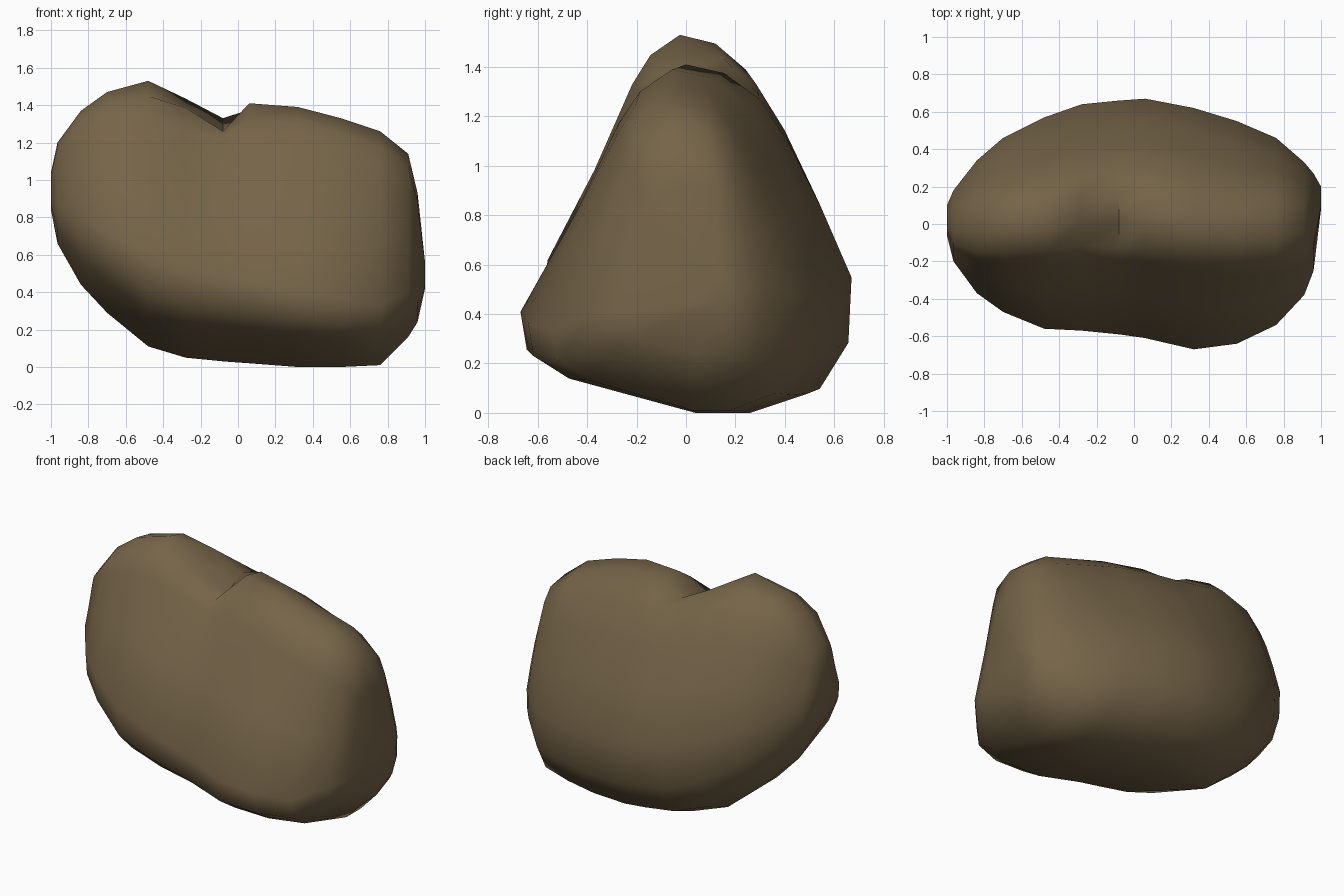
import bpy, bmesh, math

cube = bpy.data.objects.get("Cube")
if cube:
    bpy.data.objects.remove(cube, do_unlink=True)


def make_material(name, colour):
    mat = bpy.data.materials.new(name)
    mat.use_nodes = True
    mat.diffuse_color = colour
    mat.node_tree.nodes["Principled BSDF"].inputs["Base Color"].default_value = colour
    return mat


# Stations along the boulder: x, bottom, top, front, back
STATIONS = [
    (-1, .84, 1.04, -.06, .1),
    (-.965, .66, 1.2, -.2, .18),
    (-.84, .44, 1.37, -.37, .34),
    (-.7, .29, 1.47, -.47, .46),
    (-.48, .11, 1.53, -.56, .57),
    (-.28, .05, 1.47, -.57, .64),
    (-.08, .03, 1.43, -.59, .66),
    (.06, .02, 1.41, -.61, .67),
    (.32, 0, 1.39, -.67, .62),
    (.55, 0, 1.33, -.64, .55),
    (.76, .01, 1.26, -.54, .46),
    (.91, .16, 1.14, -.38, .33),
    (.96, .24, .93, -.25, .27),
    (1, .42, .56, .08, .2),
]

# Profile corners as (share of the way from bulge to crown, share of the height)
FRONT_SLOPE = [(0, 0), (.36, .4), (.65, .78), (.79, .91)]
BACK_SLOPE = [(.77, .96), (.56, .84), (.38, .63), (.19, .34), (0, 0)]
# Underside corners as (share of the depth, share of the bulge height)
UNDERSIDE = [(.99, .5), (.9, .15), (.72, 0), (.57, 0), (.14, .36), (.02, .62)]


def notch_limit(x, y):
    """Height of the V-shaped notch across the crown, shallower at the back."""
    offset = x + .08
    limit = 1.26 + (1.1 * offset if offset > 0 else -.68 * offset)
    return limit + (.07 if y > .08 else 0)


def cross_section(x, bottom, top, front, back):
    """Rounded triangle: wide low bulges, narrow crown, fuller near the ends."""
    height, depth = top - bottom, back - front
    crown_y = (front + back) / 2 - .03
    front_z = bottom + height * (.32 - .08 * x)
    back_z = bottom + height * .38
    lean = 1 - .3 * x ** 4
    ring = [(front + lean * u * (crown_y - front), front_z + v * (top - front_z))
            for u, v in FRONT_SLOPE]
    ring.append((crown_y, top))
    ring += [(back + lean * u * (crown_y - back), back_z + v * (top - back_z))
             for u, v in BACK_SLOPE]
    for share, rise in UNDERSIDE:
        bulge_z = front_z + share * (back_z - front_z)
        ring.append((front + share * depth, bottom + rise * (bulge_z - bottom)))
    return [(x, y, min(z, notch_limit(x, y))) for y, z in ring]


# Loft the boulder through its cross sections
bm = bmesh.new()
rings = [[bm.verts.new(p) for p in cross_section(*s)] for s in STATIONS]
for near, far in zip(rings, rings[1:]):
    count = len(near)
    for i in range(count):
        j = (i + 1) % count
        bm.faces.new((near[i], near[j], far[j], far[i]))
for end in (rings[0], rings[-1]):
    bm.faces.new(end)
bmesh.ops.recalc_face_normals(bm, faces=bm.faces)

mesh = bpy.data.meshes.new("boulder")
bm.to_mesh(mesh)
bm.free()
mesh.materials.append(make_material("brown stone", (.178, .127, .065, 1)))
boulder = bpy.data.objects.new("boulder", mesh)
bpy.context.collection.objects.link(boulder)

# Soft shading, with only the notch left as a crease
bpy.ops.object.select_all(action="DESELECT")
boulder.select_set(True)
bpy.context.view_layer.objects.active = boulder
bpy.ops.object.shade_smooth_by_angle(angle=math.radians(65))
